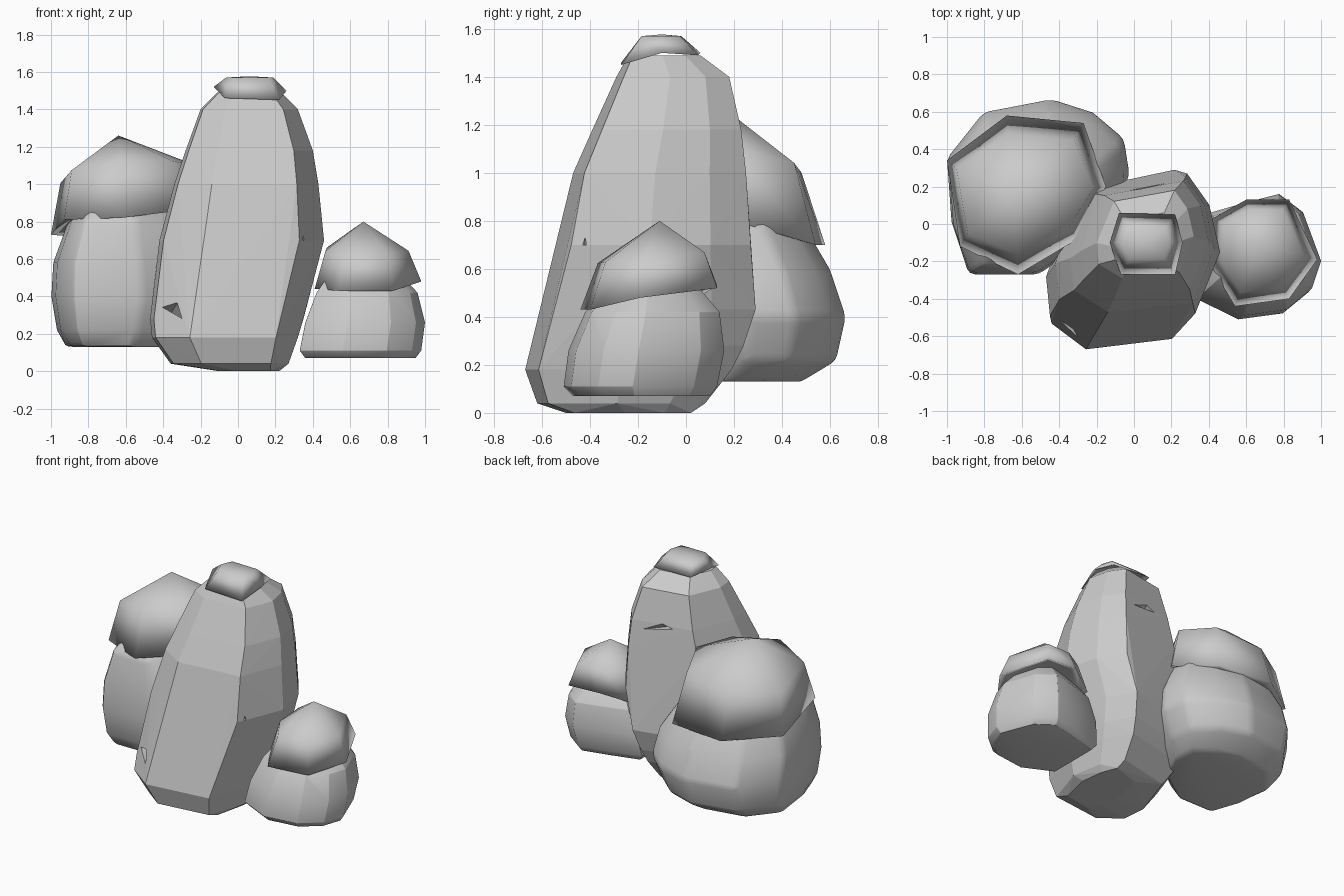
import bpy, bmesh
from math import radians
from mathutils import Vector

default_cube = bpy.data.objects.get("Cube")
if default_cube:
    bpy.data.objects.remove(default_cube, do_unlink=True)

# One plain stone colour
stone = bpy.data.materials.new("stone_grey")
stone.use_nodes = True
stone_colour = (.6, .6, .6, 1)
stone.diffuse_color = stone_colour
stone.node_tree.nodes["Principled BSDF"].inputs["Base Color"].default_value = stone_colour


def make_object(name, bm):
    """Turn a bmesh into a stone-coloured object and make it active."""
    bmesh.ops.recalc_face_normals(bm, faces=bm.faces)
    mesh = bpy.data.meshes.new(name)
    bm.to_mesh(mesh)
    bm.free()
    mesh.materials.append(stone)
    obj = bpy.data.objects.new(name, mesh)
    bpy.context.collection.objects.link(obj)
    bpy.ops.object.select_all(action='DESELECT')
    obj.select_set(True)
    bpy.context.view_layer.objects.active = obj
    return obj


def fit(value, low, high):
    """Map a value in -1..1 onto low..high."""
    return (low + high) / 2 + value * (high - low) / 2


def make_rock(name, plan, levels):
    """Hull of one plan outline fitted to the bounds of each level."""
    bm = bmesh.new()
    for z, left, right, front, back in levels:
        for u, v in plan:
            bm.verts.new((fit(u, left, right), fit(v, front, back), z))
    hull = bmesh.ops.convex_hull(bm, input=bm.verts)
    loose = {g for g in hull["geom_interior"] + hull["geom_unused"]
             if isinstance(g, bmesh.types.BMVert)}
    bmesh.ops.delete(bm, geom=list(loose), context='VERTS')
    return make_object(name, bm)


def soften(obj, width):
    """Worn edges for the rounder rocks."""
    bevel = obj.modifiers.new("worn_edges", 'BEVEL')
    bevel.width = width
    bevel.segments = 2
    bevel.limit_method = 'ANGLE'
    bevel.angle_limit = radians(25)
    bpy.ops.object.modifier_apply(modifier=bevel.name)
    bpy.ops.object.shade_smooth_by_angle(angle=radians(25))


def make_cap(name, rim, shoulder_scale, shoulder_z, apex, tilt=(0, 0)):
    """Smooth coarse dome with a rolled-under rim, closed underneath."""
    bm = bmesh.new()
    apex = Vector(apex)
    lower = [bm.verts.new(p) for p in rim]
    upper, under = [], []
    for p in rim:
        offset = Vector(p) - apex
        x, y = offset.x * shoulder_scale[0], offset.y * shoulder_scale[1]
        height = shoulder_z + x * tilt[0] + y * tilt[1]
        upper.append(bm.verts.new((apex.x + x, apex.y + y, height)))
        under.append(bm.verts.new((apex.x + offset.x * .8,
                                   apex.y + offset.y * .8, p[2] + .02)))
    tip = bm.verts.new(apex)
    for i in range(len(rim)):
        j = (i + 1) % len(rim)
        bm.faces.new((lower[i], lower[j], upper[j], upper[i]))
        bm.faces.new((upper[i], upper[j], tip))
        bm.faces.new((under[i], under[j], lower[j], lower[i]))
    bm.faces.new(under[::-1])
    make_object(name, bm)
    bpy.ops.object.shade_smooth()


def chip(rock, location, size, turn):
    """Cut a small wedge-shaped chip out of a rock."""
    bpy.ops.mesh.primitive_cone_add(vertices=4, radius1=1, radius2=0, depth=2,
                                    location=location, scale=size,
                                    rotation=[radians(a) for a in turn])
    cutter = bpy.context.object
    cutter.name = "chip_cutter"
    cutter.hide_render = True
    cutter.data.materials.append(stone)
    bpy.context.view_layer.objects.active = rock
    cut = rock.modifiers.new("chip", 'BOOLEAN')
    cut.operation = 'DIFFERENCE'
    cut.solver = 'EXACT'
    cut.object = cutter
    bpy.ops.object.modifier_apply(modifier=cut.name)
    bpy.data.objects.remove(cutter, do_unlink=True)


# Tall central rock with hard facets
tall_plan = [(-.95, -.68), (-.48, -1), (.7, -.87), (1, -.05),
             (.87, .58), (.6, 1), (-.64, .75), (-1, -.2)]
tall_rock = make_rock("tall_rock", tall_plan, [
    (0, -.1, .22, -.5, .02),
    (.04, -.36, .27, -.62, .08),
    (.18, -.46, .32, -.67, .19),
    (.28, -.47, .35, -.63, .24),
    (.43, -.44, .38, -.58, .29),
    (.7, -.42, .46, -.53, .27),
    (1, -.34, .43, -.47, .25),
    (1.18, -.28, .4, -.39, .23),
    (1.4, -.2, .32, -.29, .18),
    (1.49, -.11, .23, -.24, .06)])
chip(tall_rock, (-.34, -.56, .34), (.13, .09, .03), (0, 30, 0))
chip(tall_rock, (.31, -.42, .76), (.05, .04, .06), (0, 0, 0))
chip(tall_rock, (.05, .22, 1.18), (.14, .08, .03), (0, 10, 0))
chip(tall_rock, (.3, .25, .43), (.07, .07, .03), (0, -20, 0))

# Broad rock on the right side, set back
broad_plan = [(-1, .32), (-.95, -.4), (-.76, -1), (0, -1), (.75, -.45),
              (1, .15), (.94, .55), (.6, .85), (.15, 1), (-.6, .85)]
broad_rock = make_rock("broad_rock", broad_plan, [
    (.13, -.92, -.2, -.2, .48),
    (.22, -.97, -.1, -.25, .63),
    (.4, -1, -.02, -.27, .67),
    (.58, -.99, -.05, -.26, .61),
    (.8, -.91, -.18, -.23, .48),
    (.95, -.8, -.3, -.1, .35)])
soften(broad_rock, .03)

# Small rock on the left side
small_plan = [(-1, .65), (-1, -.65), (-.3, -1), (.43, -.9), (.85, -.55),
              (1, -.1), (.7, .7), (.3, 1), (-.3, .85)]
small_rock = make_rock("small_rock", small_plan, [
    (.07, .36, .95, -.47, .1),
    (.11, .33, .98, -.51, .13),
    (.26, .36, 1, -.49, .16),
    (.42, .42, .96, -.42, .14),
    (.55, .51, .84, -.3, .03)])
soften(small_rock, .025)

# Domed caps
make_cap("broad_rock_cap",
         [(-1, .34, .73), (-.68, .58, .7), (-.27, .54, .7), (-.15, .2, .8),
          (-.3, -.08, .86), (-.62, -.27, .82), (-.93, -.12, .81)],
         (.86, .76), 1.06, (-.64, .17, 1.26), (.1, -.18))
make_cap("small_rock_cap",
         [(.42, .03, .47), (.6, .13, .53), (.83, .13, .52), (.98, -.19, .48),
          (.83, -.4, .43), (.54, -.44, .43), (.41, -.22, .44)],
         (.78, .78), .65, (.67, -.11, .8), (0, .1))
make_cap("tall_rock_cap",
         [(-.08, .06, 1.5), (.22, .05, 1.49), (.26, -.1, 1.5),
          (.22, -.27, 1.45), (-.07, -.27, 1.46), (-.13, -.1, 1.52)],
         (.65, .5), 1.57, (.06, -.1, 1.577))
